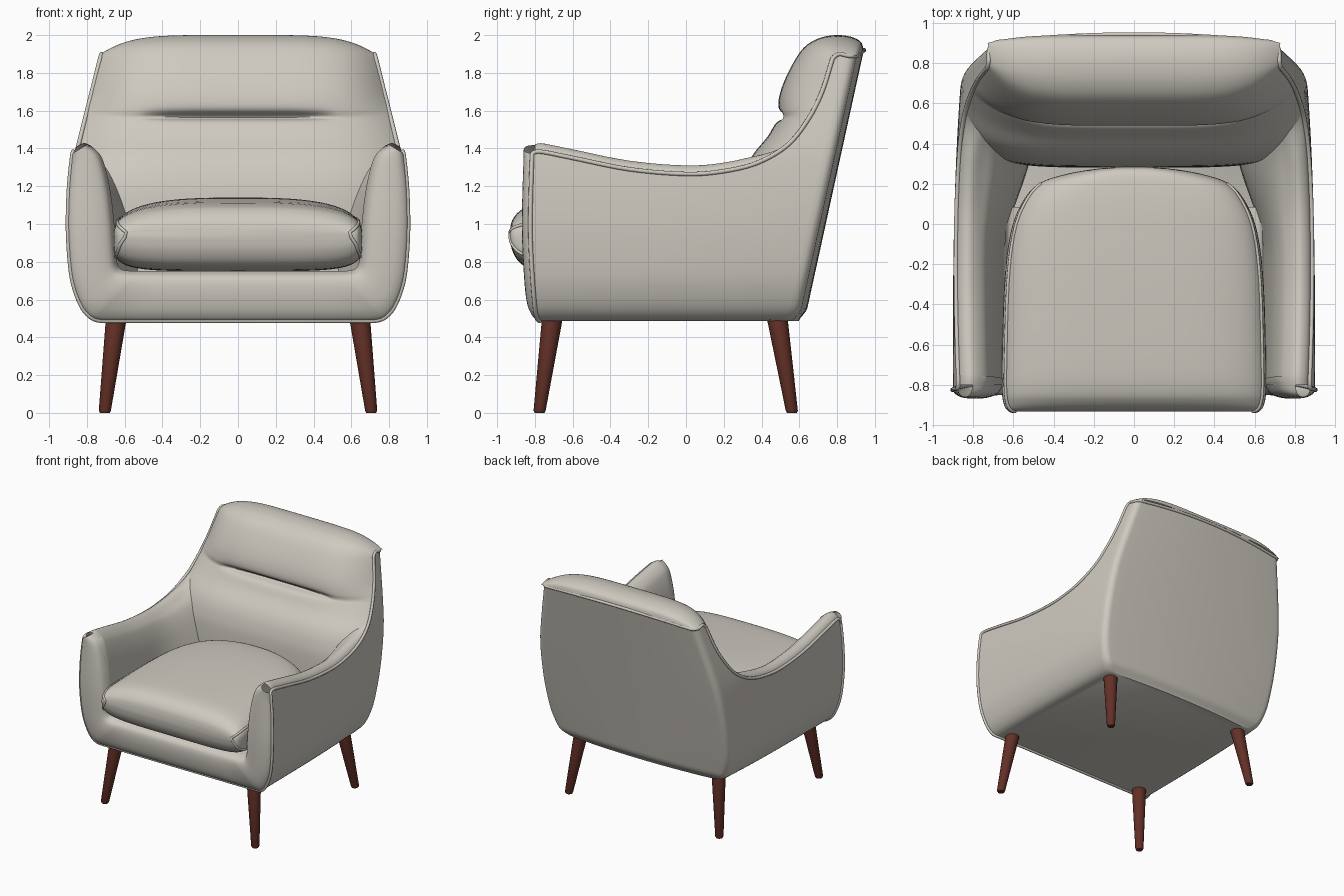
import bpy, bmesh, math

if "Cube" in bpy.data.objects:
    bpy.data.objects.remove(bpy.data.objects["Cube"])


def material(name, rgb):
    m = bpy.data.materials.new(name)
    m.diffuse_color = (*rgb, 1)
    m.use_nodes = True
    m.node_tree.nodes["Principled BSDF"].inputs["Base Color"].default_value = m.diffuse_color
    return m


FABRIC = material("warm grey fabric", (0.62, 0.59, 0.53))
WOOD = material("reddish brown wood", (0.125, 0.03, 0.02))


def smooth(pts, n=6):
    """Catmull-Rom through points of any dimension."""
    out = []
    for i in range(len(pts) - 1):
        p0, p1, p2, p3 = (pts[max(i - 1, 0)], pts[i], pts[i + 1], pts[min(i + 2, len(pts) - 1)])
        for k in range(n):
            t = k / n
            out.append(tuple(0.5 * (2 * b + (c - a) * t + (2 * a - 5 * b + 4 * c - d) * t * t
                                    + (3 * b - a - 3 * c + d) * t ** 3)
                             for a, b, c, d in zip(p0, p1, p2, p3)))
    return out + [tuple(pts[-1])]


def lookup(table, v):
    if v <= table[0][0]:
        return table[0][1]
    for (a, p), (b, q) in zip(table, table[1:]):
        if v <= b:
            return p + (q - p) * (v - a) / max(b - a, 1e-9)
    return table[-1][1]


def ease(v, lo, hi):
    t = min(max((v - lo) / (hi - lo), 0), 1)
    return t * t * (3 - 2 * t)


def loft(name, rows, mat, closed=False, mirror=False, bottom=False):
    """Skin rows of points; closed rows become rings with capped ends."""
    bm = bmesh.new()
    vs = [[bm.verts.new(p) for p in r] for r in rows]
    n = len(rows[0])
    for a, b in zip(vs, vs[1:]):
        for i in range(n if closed else n - 1):
            j = (i + 1) % n
            bm.faces.new((a[i], a[j], b[j], b[i]))
    if closed:
        bm.faces.new(vs[0])
        bm.faces.new(vs[-1])
    if bottom:
        bm.faces.new(vs[0])
    bmesh.ops.recalc_face_normals(bm, faces=bm.faces)
    me = bpy.data.meshes.new(name)
    bm.to_mesh(me)
    bm.free()
    me.polygons.foreach_set("use_smooth", [True] * len(me.polygons))
    me.set_sharp_from_angle(angle=math.radians(50))
    me.materials.append(mat)
    ob = bpy.data.objects.new(name, me)
    bpy.context.collection.objects.link(ob)
    if mirror:
        ob.modifiers.new("mirror", 'MIRROR').use_clip = True
    return ob


def piping(name, pts, radius, cyclic):
    cu = bpy.data.curves.new(name, 'CURVE')
    cu.dimensions = '3D'
    cu.bevel_depth, cu.bevel_resolution = radius, 2
    sp = cu.splines.new('POLY')
    sp.points.add(len(pts) - 1)
    for p, co in zip(sp.points, pts):
        p.co = (*co, 1)
    sp.use_cyclic_u = cyclic
    cu.materials.append(FABRIC)
    bpy.context.collection.objects.link(bpy.data.objects.new(name, cu))


# Outline of the shell by height: half width, front and back
Z0 = 0.487
WIDTH = smooth([(Z0, .72), (.5, .77), (.55, .82), (.64, .86), (.75, .885), (.95, .9),
                (1.15, .897), (1.3, .885), (1.4, .87), (1.6, .825), (1.9, .75)])
FRONT = smooth([(Z0, -.775), (.55, -.80), (.95, -.825), (1.4, -.815)])
W = lambda z: lookup(WIDTH, z)
F = lambda z: lookup(FRONT, z)
B = lambda z: 0.635 + 0.219 * (z - 0.52) - 0.03 * (1 - ease(z, Z0, .55))
R = 0.055
taper = lambda t: 1 - 0.04 * t ** 3
RIM = smooth([(-.815, 1.372), (-.77, 1.383), (-.6, 1.35), (-.3, 1.29), (0, 1.265), (.2, 1.28),
              (.38, 1.325), (.54, 1.42), (.65, 1.56), (.72, 1.7), (.765, 1.84), (.78, 1.88),
              (.81, 1.9), (.84, 1.895)], 5)

# Outer shell: side panels, rounded corners, bowed back and underside
side_end = lambda z: B(z) - 0.03 - R
columns = [("side", min((y - F(z)) / (side_end(z) - F(z)), 1), z) for y, z in RIM]
columns += [("corner", math.radians(a), 1.89) for a in (15, 30, 45, 60, 75)]
columns += [("back", 1 - k / 12, 1.89 + .03 * (1 - (1 - k / 12) ** 2)) for k in range(13)]


def shell_point(col, v):
    kind, t, top = col
    z = Z0 + (top - Z0) * v
    w, e = W(z), side_end(z)
    if kind == "side":
        return (w * taper(t), F(z) + (e - F(z)) * t, z)
    w *= taper(1)
    if kind == "corner":
        return (w - R + R * math.cos(t), e + R * math.sin(t), z)
    return ((w - R) * t, e + R + 0.03 * (1 - t * t), z)


def both_sides(half):
    return half + [(-x, y, z) for x, y, z in reversed(half[:-1])]


rows = [both_sides([shell_point(c, (k / 28) ** 1.6) for c in columns]) for k in range(29)]
loft("outer_shell", rows, FABRIC, bottom=True)

# Piping around the whole shell edge
edge = [(0, F(Z0), Z0)] + [r[0] for r in rows] + rows[-1][1:len(columns)]
piping("shell_piping", both_sides(edge)[:-1], 0.012, True)

# Padded arms, thickening where they meet the back
OFFSETS = [(.155, .936, .3), (.19, .77, .6), (.215, .51, 1), (.23, .256, 1.2), (.24, 0, 1.2)]
arm = []
for y, r in [(-.80, 1.378)] + [p for p in RIM if -.78 < p[0] < .62]:
    wo = W(r) * taper((y - F(r)) / (side_end(r) - F(r)))
    k = .045 * (1 - ease(y, .3, .6))
    f = .10 * ease(y, -.15, .4)
    sec = [(wo, r - .01), (wo - .02, r + .6 * k), (wo - .065, r + k), (wo - .12, r + .2 * k)]
    sec += [(wo - dx - f * wt, .6 + (r - .6) * c) for dx, c, wt in OFFSETS]
    arm.append([(x, y, z) for x, z in smooth(sec, 4)])
loft("arm_pad", arm, FABRIC, mirror=True)

# Front border: arm fronts running into the lower rail
BORDER = smooth([(1.375, .80, 1.42), (1.3, .725, 1.36), (1.15, .68, 1.2), (.95, .655, 1.0),
                 (.75, .645, .85), (.64, .635, .78), (.55, .6, .755), (.487, .5, .75)], 5)
BULGE = smooth([(0, 0), (.06, -.022), (.25, -.04), (.6, -.042), (.88, -.02), (1, .04)], 4)
spans = [(W(zo), zo, xi, zi) for zo, xi, zi in BORDER]
spans += [(.72 * k, Z0, .5 * k, .75) for k in (.75, .5, .25, 0)]
border = []
for xo, zo, xi, zi in spans:
    line = [(xo + (xi - xo) * u, F(zo) + (F(max(zi, .7)) - F(zo)) * u + dy, zo + (zi - zo) * u)
            for u, dy in BULGE]
    line.append((xi, F(zi) + (.06 if zi > .8 else .9), zi))
    border.append(line)
loft("front_border", border, FABRIC, mirror=True)

# Back pad: centre profile (y, z), edge profile (y, z), groove depth
BACK = smooth([(.94, 1.92, .90, 1.89, 0), (.925, 1.965, .89, 1.895, 0), (.87, 1.992, .86, 1.9, 0),
               (.79, 2.0, .82, 1.9, 0), (.70, 1.982, .79, 1.89, 0), (.62, 1.93, .775, 1.86, 0),
               (.55, 1.82, .75, 1.79, 0), (.50, 1.7, .715, 1.69, 0), (.487, 1.61, .68, 1.62, .005),
               (.495, 1.565, .66, 1.58, .05), (.482, 1.54, .64, 1.545, 0), (.43, 1.46, .58, 1.46, 0),
               (.35, 1.36, .5, 1.36, 0), (.305, 1.25, .45, 1.25, 0), (.285, 1.1, .42, 1.1, 0),
               (.28, .7, .4, .7, 0)], 5)
back = []
for yc, zc, ye, ze, g in BACK:
    line = []
    for i in range(49):
        a = math.sin(math.pi * (i / 48 - .5))
        m = abs(a) ** 5
        x = a * W(ze) * .967
        dent = g * max(0, 1 - (x / .52) ** 4)
        line.append((x, yc + (ye - yc) * m + dent, zc + (ze - zc) * m))
    back.append(line)
loft("back_pad", back, FABRIC)

# Seat cushion: stations of y, half width, bottom and top
SEAT = smooth([(-.932, .61, .92, .97), (-.92, .635, .86, 1.02), (-.885, .65, .80, 1.065),
               (-.83, .657, .77, 1.095), (-.7, .657, .752, 1.115), (-.3, .645, .75, 1.135),
               (-.05, .615, .75, 1.14), (.1, .56, .75, 1.138), (.2, .475, .75, 1.13),
               (.25, .33, .76, 1.12), (.275, .18, .8, 1.1), (.283, .08, .86, 1.06)], 4)


def superellipse(c, n):
    return math.copysign(abs(c) ** (2 / n), c)


rings = []
for y, hw, lo, hi in SEAT:
    ring = []
    for i in range(64):
        a = 2 * math.pi * i / 64
        n = 3 if math.sin(a) > 0 else 5
        ring.append((hw * superellipse(math.cos(a), n), y,
                     (lo + hi) / 2 + (hi - lo) / 2 * superellipse(math.sin(a), n)))
    rings.append(ring)
loft("seat_cushion", rings, FABRIC, closed=True)

# Cushion piping along each side, wrapping round the rolled front
for sx, side in ((1, "right"), (-1, "left")):
    top = [r[3] for r in rings[:33]]
    low = [r[-3] for r in rings[:20]]
    path = [(sx * x, y, z) for x, y, z in low[::-1] + top]
    piping("cushion_piping_" + side, path, 0.009, False)

# Splayed tapered legs
for name, top, foot in (("front_legs", (.642, -.705, .52), (.705, -.775, 0)),
                        ("back_legs", (.642, .48, .52), (.705, .56, 0))):
    leg = [[(cx + r * math.cos(math.tau * i / 24), cy + r * math.sin(math.tau * i / 24), z)
            for i in range(24)]
           for (cx, cy, z), r in ((foot, .026), ((foot[0], foot[1], .012), .032), (top, .056))]
    loft(name, leg, WOOD, closed=True, mirror=True)
